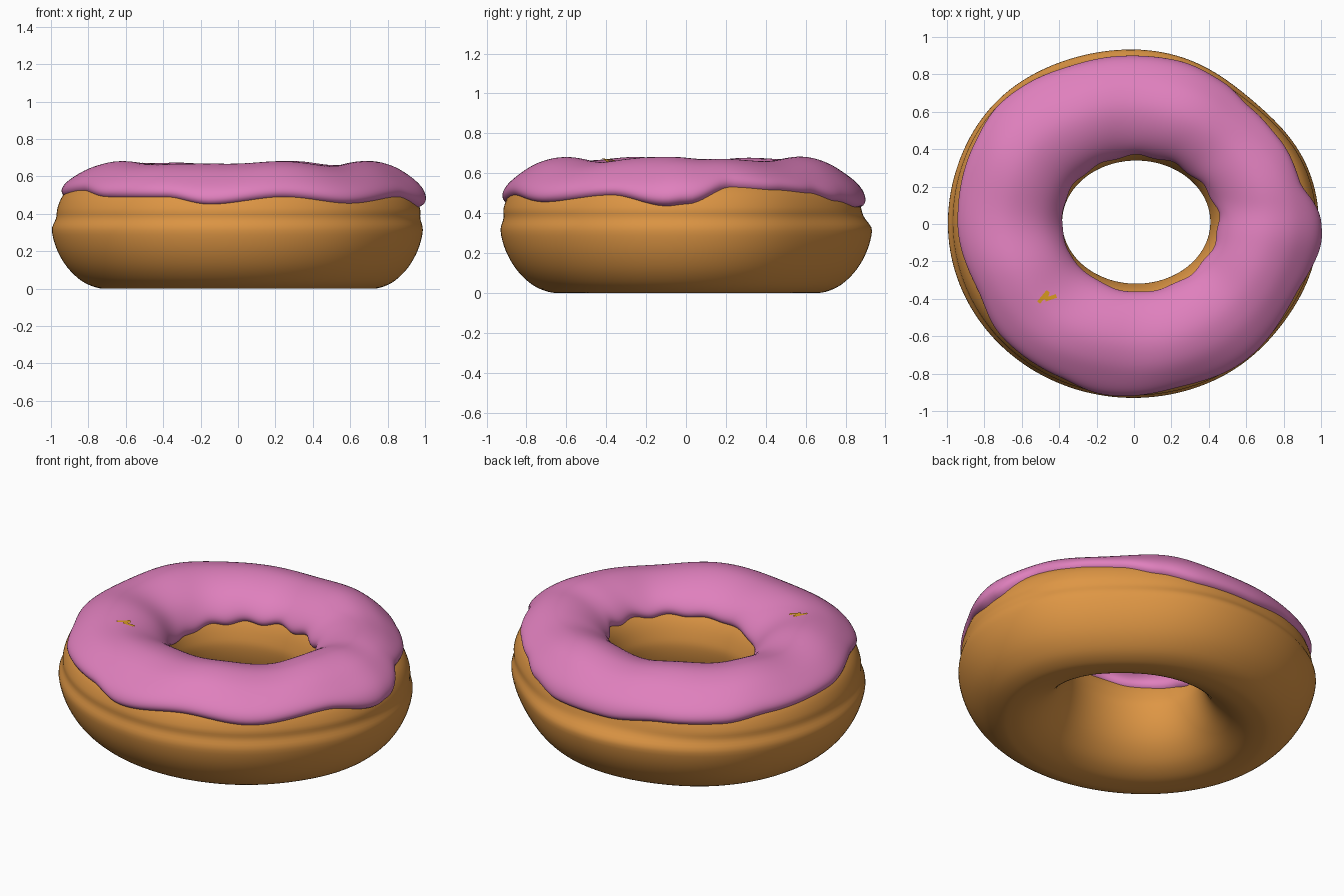
import bpy, bmesh, math
from mathutils import Vector
from mathutils.bvhtree import BVHTree

if "Cube" in bpy.data.objects:
    bpy.data.objects.remove(bpy.data.objects["Cube"])

def material(name, rgb):
    m = bpy.data.materials.new(name)
    m.diffuse_color = (*rgb, 1)
    m.use_nodes = True
    m.node_tree.nodes["Principled BSDF"].inputs["Base Color"].default_value = m.diffuse_color
    return m

def make(name, verts, faces, mat):
    me = bpy.data.meshes.new(name)
    me.from_pydata(verts, [], faces)
    me.materials.append(mat)
    for p in me.polygons:
        p.use_smooth = True
    ob = bpy.data.objects.new(name, me)
    bpy.context.collection.objects.link(ob)
    return ob

dough_mat = material("golden dough", (0.73, 0.305, 0.058))
icing_mat = material("pink icing", (0.74, 0.215, 0.51))
fleck_mat = material("yellow fleck", (0.70, 0.33, 0.015))

# Ring cross-section: (fraction from hole wall to outer wall, height)
SECTION = [(.50, 0), (.61, .006), (.74, .042), (.865, .115), (.955, .21), (.998, .31),
           (.975, .375), (.972, .43), (.915, .505), (.79, .57), (.66, .612),
           (.5, .63), (.33, .61), (.18, .56), (.07, .48), (.012, .39),
           (0, .32), (.035, .22), (.11, .13), (.23, .055), (.37, .012)]
N = len(SECTION)

# Icing rim heights round the ring: (azimuth in degrees, height)
OUTER_RIM = [(0, .445), (15, .53), (32, .515), (47, .50), (60, .46), (75, .43), (95, .43),
             (115, .46), (135, .465), (152, .49), (180, .50), (205, .525), (223, .49),
             (246, .49), (261, .45), (285, .49), (308, .455), (335, .49), (354, .435)]
INNER_RIM = [(0, .50), (45, .48), (90, .475), (135, .455), (180, .42), (225, .46),
             (270, .495), (315, .495)]

def section(t):
    i, f = int(math.floor(t)), t - math.floor(t)
    a, b, c, d = [Vector(SECTION[(i + k) % N]) for k in (-1, 0, 1, 2)]
    return 0.5 * (2*b + (c - a)*f + (2*a - 5*b + 4*c - d)*f*f + (3*b - a - 3*c + d)*f**3)

def rim(table, th):
    deg = math.degrees(th) % 360
    pts = table + [(360, table[0][1])]
    for (a, za), (b, zb) in zip(pts, pts[1:]):
        if a <= deg <= b:
            f = (deg - a) / (b - a)
            return za + (zb - za) * f * f * (3 - 2*f)

def bell(th, centre, width):
    d = (math.degrees(th) - centre + 180) % 360 - 180
    return math.exp(-(d / width)**2)

def dough_point(th, t):
    w, z = section(t)
    c, s = math.cos(th), math.sin(th)
    # Uneven outline, and a shoulder that leans in at the back and left
    k = 1 - .045*bell(th, 48, 22) + .018*bell(th, 135, 22) - .012*bell(th, 325, 18)
    f = min(max((z - .31) / .12, 0), 1)
    k -= f*f*(3 - 2*f) * (.045*bell(th, 92, 32) + .015*bell(th, 190, 40))
    inner = Vector((.012 + .397*c, .01 + .33*s, 0))
    outer = Vector((-.003 + .993*c, .002 + .933*s, 0)) * k
    p = inner.lerp(outer, w)
    p.z = max(z, 0)
    return p

def find(z, lo, hi):
    # section parameter where the height is z
    rising = section(hi)[1] > section(lo)[1]
    for _ in range(25):
        m = (lo + hi) / 2
        if (section(m)[1] < z) == rising:
            lo = m
        else:
            hi = m
    return lo

def grid_faces(nu, nv, closed):
    return [(i*nv + j, (i + 1) % nu*nv + j, (i + 1) % nu*nv + (j + 1) % nv, i*nv + (j + 1) % nv)
            for i in range(nu) for j in range(nv if closed else nv - 1)]

# Dough ring
U, V = 160, N * 4
verts = [dough_point(2*math.pi*i/U, j/4) for i in range(U) for j in range(V)]
make("dough", verts, grid_faces(U, V, True), dough_mat)

# Icing: offset skin over the top with a rounded wavy rim
def icing_point(th, v):
    scallop = .012 * math.sin(13*th) * (0.6 + 0.4*math.cos(th - .9))
    t0 = find(rim(OUTER_RIM, th), 6.4, 11)
    t1 = find(rim(INNER_RIM, th) + scallop, 11, 16)
    u = 0.5 - 0.5*math.cos(math.pi*v)
    t = t0 + (t1 - t0)*u
    e = .01
    normal = (dough_point(th, t + e) - dough_point(th, t - e)).cross(
        dough_point(th + e, t) - dough_point(th - e, t)).normalized()
    guide = Vector((math.cos(th), math.sin(th), 0)) * (1 if t < 11 else -1)
    if 8 < t < 14:
        guide = Vector((0, 0, 1))
    if normal.dot(guide) < 0:
        normal = -normal
    lip = math.sqrt(max(0, 1 - abs(2*u - 1)**12))
    bump = .008*math.sin(5*th + 1.1 + 2*u) + .006*math.sin(8*th - 3*u)
    drip = .02 * bell(th, 356, 9) * (1 - u)
    return dough_point(th, t) + normal * (-.012 + lip*(.052 + drip + bump*math.sin(math.pi*u)))

U, V = 200, 44
verts = [icing_point(2*math.pi*i/U, j/(V - 1)) for i in range(U) for j in range(V)]
faces = grid_faces(U, V, False)
make("icing", verts, faces, icing_mat)

# Small yellow fleck lying on the icing, made of thin slivers
tree = BVHTree.FromPolygons(verts, faces)
path = [(-.51, -.42), (-.46, -.36), (-.475, -.405), (-.415, -.385)]
fv, ff = [], []
for (ax, ay), (bx, by) in zip(path, path[1:]):
    side = Vector((ay - by, bx - ax)).normalized() * .010
    n = len(fv)
    for x, y, s in ((ax, ay, 1), (ax, ay, -1), (bx, by, -1), (bx, by, 1)):
        x, y = x + side.x*s, y + side.y*s
        hit = tree.ray_cast(Vector((x, y, 2)), Vector((0, 0, -1)))[0]
        fv.append((x, y, (hit.z if hit else .67) + .005))
    ff.append((n, n + 1, n + 2, n + 3))
make("fleck", fv, ff, fleck_mat)

# Consistent outward normals
for ob in bpy.data.objects:
    bm = bmesh.new()
    bm.from_mesh(ob.data)
    bmesh.ops.recalc_face_normals(bm, faces=bm.faces)
    if ob.name != "dough":
        top = max(bm.faces, key=lambda f: f.calc_center_median().z)
        if top.normal.z < 0:
            bmesh.ops.reverse_faces(bm, faces=bm.faces)
    bm.to_mesh(ob.data)
    bm.free()
